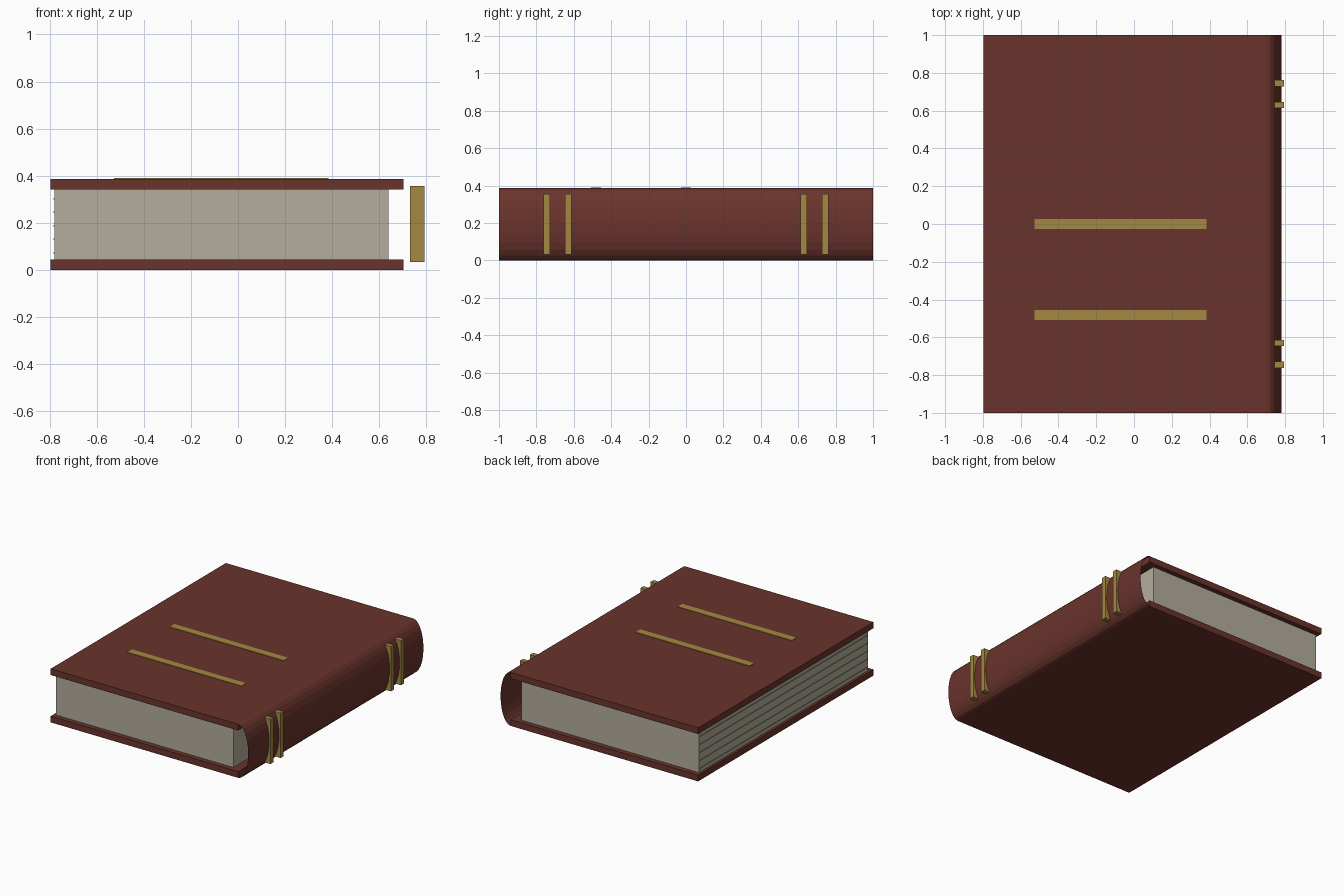
import bpy
import bmesh
from math import sin, cos, pi

if "Cube" in bpy.data.objects:
    bpy.data.objects.remove(bpy.data.objects["Cube"], do_unlink=True)


def material(name, rgb):
    mat = bpy.data.materials.new(name)
    mat.use_nodes = True
    color = (*rgb, 1)
    mat.diffuse_color = color
    mat.node_tree.nodes["Principled BSDF"].inputs["Base Color"].default_value = color
    return mat


leather = material("brown leather", (0.144, 0.034, 0.025))
paper = material("paper", (0.46, 0.42, 0.34))
paper_edge = material("dark paper edge", (0.30, 0.27, 0.21))
gold = material("gold", (0.37, 0.25, 0.056))


def add_object(name, bm, mat):
    mesh = bpy.data.meshes.new(name)
    bm.to_mesh(mesh)
    bm.free()
    mesh.materials.append(mat)
    obj = bpy.data.objects.new(name, mesh)
    bpy.context.collection.objects.link(obj)
    return obj


def box(name, mat, x, y, z):
    """Box spanning the given (low, high) range on each axis."""
    bm = bmesh.new()
    bmesh.ops.create_cube(bm, size=1)
    for v in bm.verts:
        for axis, (low, high) in enumerate((x, y, z)):
            v.co[axis] = low if v.co[axis] < 0 else high
    return add_object(name, bm, mat)


HEIGHT = 0.387
BOARD = 0.045
BOARD_X = (-0.797, 0.702)

# Cover boards and page block
box("bottom_cover", leather, BOARD_X, (-1, 1), (0, BOARD))
box("top_cover", leather, BOARD_X, (-1, 1), (HEIGHT - BOARD, HEIGHT))
box("page_block", paper, (-0.78, 0.64), (-0.965, 0.965), (BOARD, HEIGHT - BOARD))

# Thin page lines along the fore edge
for i in range(5):
    z = 0.073 + i * 0.0575
    box(f"page_line_{i + 1}", paper_edge, (-0.784, -0.779), (-0.96, 0.96),
        (z - 0.003, z + 0.003))

# Spine: an open, faceted half-ellipse sheet
bm = bmesh.new()
SEGMENTS = 12
rows = []
for i in range(SEGMENTS + 1):
    a = pi * i / SEGMENTS
    x = BOARD_X[1] + 0.08 * sin(a)
    z = HEIGHT / 2 * (1 + cos(a))
    rows.append([bm.verts.new((x, y, z)) for y in (-1, 1)])
for upper, lower in zip(rows, rows[1:]):
    bm.faces.new((upper[0], lower[0], lower[1], upper[1]))
add_object("spine", bm, leather)

# Raised bands, in pairs near both ends of the spine
for side, end in ((-1, "front"), (1, "back")):
    for label, dist in (("inner", 0.63), ("outer", 0.745)):
        y = side * dist
        box(f"{end}_{label}_band", gold, (0.73, 0.793),
            (y - 0.017, y + 0.017), (0.033, 0.356))

# Gilded bars on the top cover
for name, y in (("middle_bar", 0), ("lower_bar", -0.481)):
    box(name, gold, (-0.527, 0.384), (y - 0.026, y + 0.026),
        (HEIGHT - 0.004, HEIGHT + 0.004))
